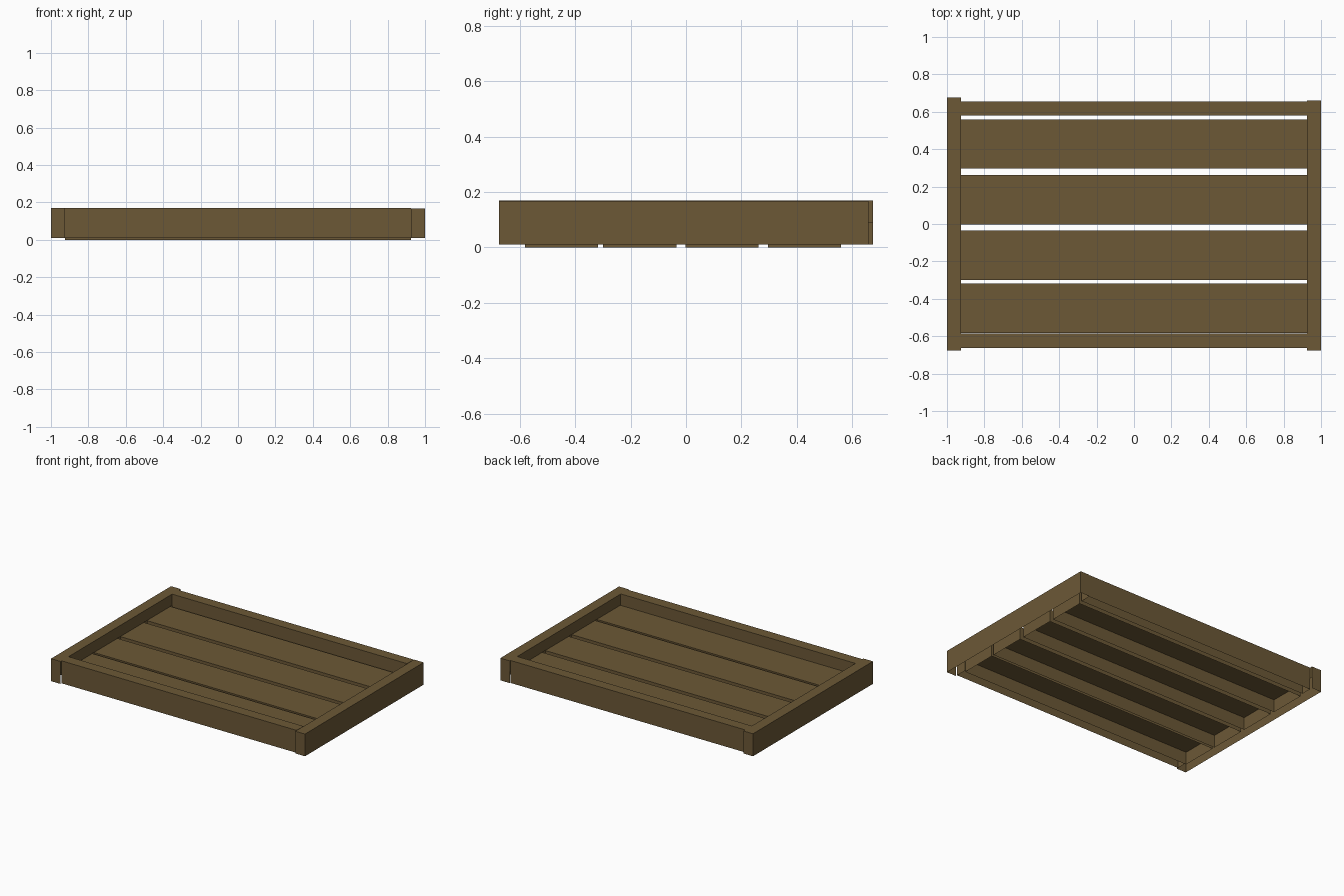
import bpy, bmesh

if "Cube" in bpy.data.objects:
    bpy.data.objects.remove(bpy.data.objects["Cube"])

wood = bpy.data.materials.new("brown_wood")
wood.diffuse_color = (0.15, 0.099, 0.037, 1.0)
wood.use_nodes = True
wood.node_tree.nodes["Principled BSDF"].inputs["Base Color"].default_value = wood.diffuse_color

LIP = 0.09  # height of the slat tops


def shell(name, x, y, z, bottoms=None):
    """Plank with an open underside. bottoms raises the lower edge of single
    walls, keyed by side: 'x0', 'x1', 'y0', 'y1'."""
    bottoms = bottoms or {}
    (x0, x1), (y0, y1), (z0, z1) = x, y, z
    bm = bmesh.new()

    def wall(a, b, low):
        pts = [(*a, low), (*b, low), (*b, z1), (*a, z1)]
        bm.faces.new([bm.verts.new(p) for p in pts])

    # top
    bm.faces.new([bm.verts.new((px, py, z1))
                  for px, py in ((x0, y0), (x1, y0), (x1, y1), (x0, y1))])
    # four sides
    wall((x0, y0), (x1, y0), bottoms.get('y0', z0))
    wall((x1, y0), (x1, y1), bottoms.get('x1', z0))
    wall((x1, y1), (x0, y1), bottoms.get('y1', z0))
    wall((x0, y1), (x0, y0), bottoms.get('x0', z0))
    bmesh.ops.remove_doubles(bm, verts=bm.verts, dist=0.0001)
    me = bpy.data.meshes.new(name)
    bm.to_mesh(me)
    bm.free()
    me.materials.append(wood)
    ob = bpy.data.objects.new(name, me)
    bpy.context.collection.objects.link(ob)
    return ob


# side rails, hollow below, inner wall ends at the slats
shell("left_rail", (-1.0, -0.925), (-0.675, 0.675), (0.01, 0.17), {'x1': LIP})
shell("right_rail", (0.925, 1.0), (-0.675, 0.66), (0.01, 0.168), {'x0': LIP})

# front and back rails between the side rails
shell("front_rail", (-0.925, 0.925), (-0.663, -0.585), (0.01, 0.17))
shell("back_rail", (-0.925, 0.925), (0.58, 0.655), (0.01, 0.17))

# floor slats
for i, (a, b) in enumerate([(-0.582, -0.318), (-0.299, -0.035),
                            (-0.002, 0.262), (0.296, 0.56)]):
    shell(f"floor_slat_{i + 1}", (-0.925, 0.925), (a, b), (0.0, LIP))
